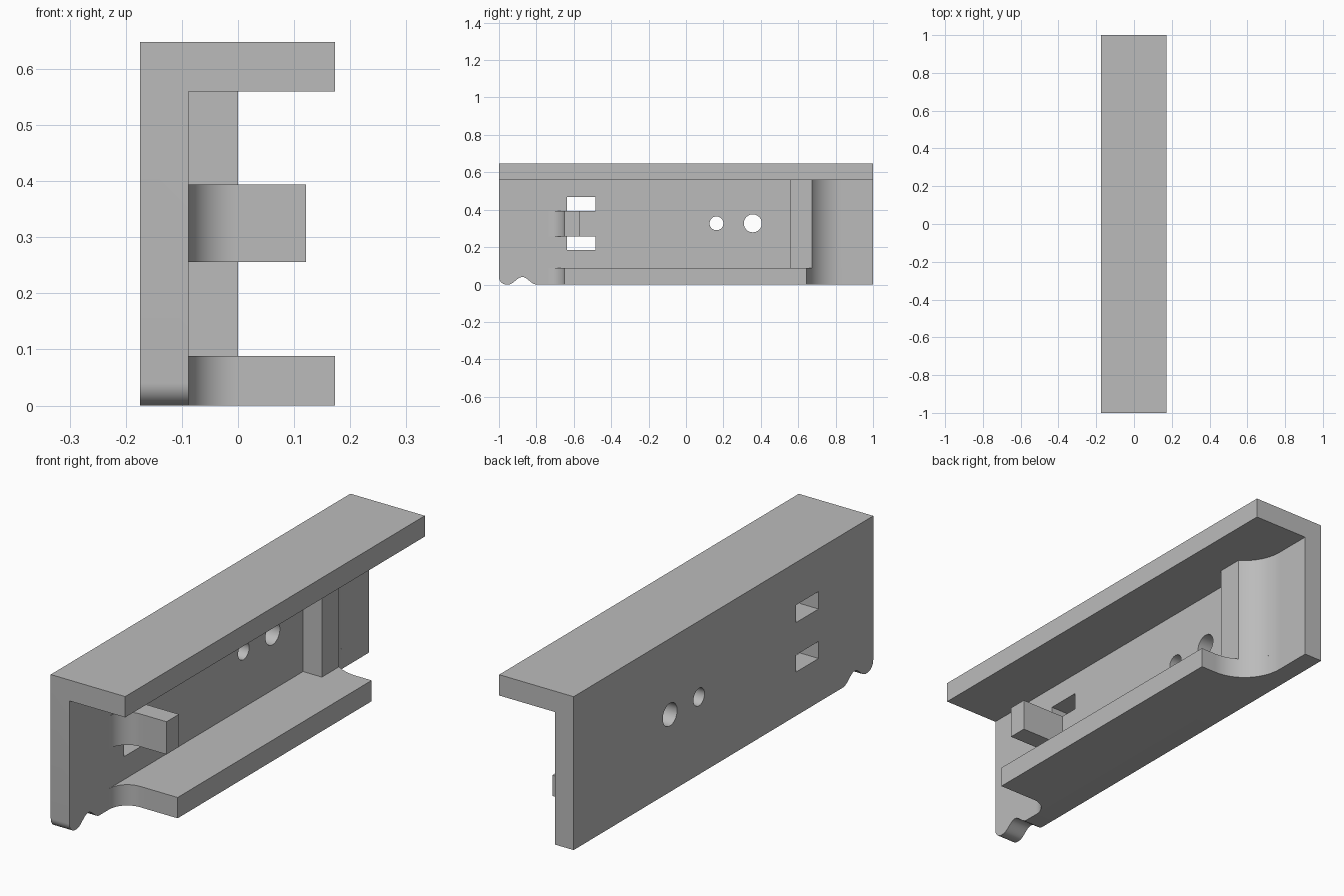
import bpy
import bmesh
from math import cos, sin, pi, sqrt, acos
from mathutils import Vector

cube = bpy.data.objects.get("Cube")
if cube:
    bpy.data.objects.remove(cube, do_unlink=True)

# Main dimensions
LEFT, RIGHT, WALL = 0.173, -0.175, -0.088
HEIGHT, LIP, LEDGE = 0.648, 0.56, 0.088

grey = bpy.data.materials.new("plain grey")
grey.use_nodes = True
colour = (0.5, 0.5, 0.5, 1)
grey.diffuse_color = colour
grey.node_tree.nodes["Principled BSDF"].inputs["Base Color"].default_value = colour


def extrude(name, profile, axis, start, end):
    """Extrude a closed 2D profile along axis; the profile uses the other two axes in order."""
    def place(p, d):
        c = list(p)
        c.insert("xyz".index(axis), d)
        return Vector(c)
    bm = bmesh.new()
    face = bm.faces.new([bm.verts.new(place(p, start)) for p in profile])
    out = bmesh.ops.extrude_face_region(bm, geom=[face])
    moved = [v for v in out["geom"] if isinstance(v, bmesh.types.BMVert)]
    bmesh.ops.translate(bm, verts=moved, vec=place((0, 0), end - start))
    bmesh.ops.recalc_face_normals(bm, faces=bm.faces)
    mesh = bpy.data.meshes.new(name)
    bm.to_mesh(mesh)
    bm.free()
    obj = bpy.data.objects.new(name, mesh)
    bpy.context.collection.objects.link(obj)
    mesh.materials.append(grey)
    return obj


def arc(cx, cy, r, a, b, steps=16):
    return [(cx + r * cos(a + (b - a) * i / steps), cy + r * sin(a + (b - a) * i / steps))
            for i in range(steps + 1)]


def rect(x0, x1, y0, y1):
    return [(x0, y0), (x1, y0), (x1, y1), (x0, y1)]


def smooth(obj):
    bpy.ops.object.select_all(action='DESELECT')
    obj.select_set(True)
    bpy.context.view_layer.objects.active = obj
    bpy.ops.object.shade_smooth_by_angle(angle=pi / 6)


# Side wall and top flange as one angle section
body = extrude("wall_and_top_flange",
               [(RIGHT, 0), (WALL, 0), (WALL, LIP), (LEFT, LIP), (LEFT, HEIGHT), (RIGHT, HEIGHT)],
               "y", -1, 1)

# Wavy notch with rounded toe under the front end of the wall
r = 0.04
wave = [(-0.95 + 0.15 * i / 24, 0.02 * (1 - cos(2 * pi * i / 24))) for i in range(25)]
toe = arc(-1 + r, r, r, pi, 1.5 * pi, 10)
notch = [(-1.1, -0.1), (-1.1, r)] + toe + wave + [(-0.8, -0.1)]

# Openings through the wall: notch, two slots and two round holes
openings = [notch,
            rect(-0.635, -0.485, 0.185, 0.257),
            rect(-0.635, -0.485, 0.394, 0.468),
            arc(0.163, 0.327, 0.037, 0, 2 * pi, 40)[:-1],
            arc(0.357, 0.327, 0.048, 0, 2 * pi, 40)[:-1]]
bpy.context.view_layer.objects.active = body
for i, profile in enumerate(openings):
    cutter = extrude("opening_cutter", profile, "x", RIGHT - 0.1, WALL + 0.1)
    cutter.hide_render = True
    mod = body.modifiers.new("opening", 'BOOLEAN')
    mod.operation = 'DIFFERENCE'
    mod.solver = 'EXACT'
    mod.object = cutter
    bpy.ops.object.modifier_apply(modifier=mod.name)
    bpy.data.objects.remove(cutter, do_unlink=True)

# Concave fillets blending into the wall at the front and back
FRONT, BACK, RF, RB = -0.65, 0.645, 0.085, 0.19
front_fillet = arc(WALL + RF, FRONT - RF, RF, pi, pi / 2)
back_centre = (WALL + RB, BACK + RB)
back_fillet = arc(*back_centre, RB, 1.5 * pi, pi, 24)

# Bottom flange
ledge = extrude("bottom_flange",
                front_fillet + [(LEFT, FRONT), (LEFT, BACK)] + back_fillet, "z", 0, LEDGE)

# Rear post, sharing the back fillet
angle = 2 * pi - acos(-back_centre[0] / RB)
post = extrude("rear_post",
               [(WALL, 0.56), (0, 0.56)] + arc(*back_centre, RB, angle, pi, 20), "z", LEDGE, LIP)

# Stop tab between the slots
tab = extrude("stop_tab",
              front_fillet + [(0.121, FRONT), (0.121, -0.567), (WALL, -0.567)], "z", 0.256, 0.394)

for part in (body, ledge, post, tab):
    smooth(part)
